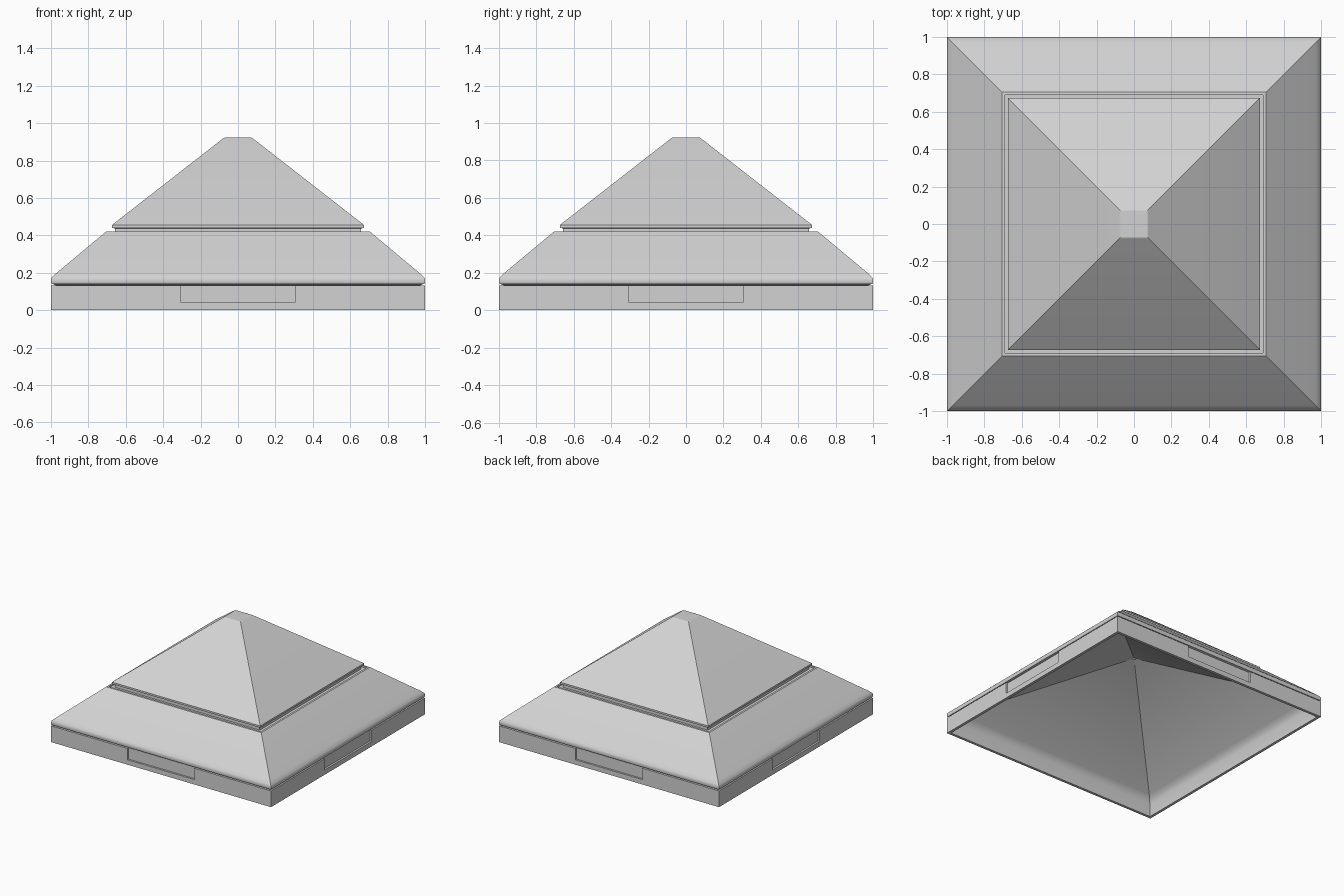
import bpy, bmesh, math

cube = bpy.data.objects.get("Cube")
if cube:
    bpy.data.objects.remove(cube, do_unlink=True)

grey = bpy.data.materials.new("light grey")
grey.use_nodes = True
colour = (0.65, 0.65, 0.65, 1)
grey.diffuse_color = colour
grey.node_tree.nodes["Principled BSDF"].inputs["Base Color"].default_value = colour


def square_loft(name, profile, angle, cap=False):
    """Stack square rings given as (half width, height) and skin them."""
    bm = bmesh.new()
    corners = [(-1, -1), (1, -1), (1, 1), (-1, 1)]
    rings = [[bm.verts.new((cx * r, cy * r, z)) for cx, cy in corners]
             for r, z in profile]
    for a, b in zip(rings, rings[1:]):
        for i in range(4):
            j = (i + 1) % 4
            bm.faces.new((a[i], a[j], b[j], b[i]))
    if cap:
        bm.faces.new(rings[-1])
    return finish(name, bm, angle)


def extruded(bm, outline, front, back):
    """Extrude an upright (x, z) outline from y = front to y = back."""
    face = bm.faces.new([bm.verts.new((x, front, z)) for x, z in outline])
    result = bmesh.ops.extrude_face_region(bm, geom=[face], use_keep_orig=True)
    moved = [v for v in result["geom"] if isinstance(v, bmesh.types.BMVert)]
    bmesh.ops.translate(bm, vec=(0, back - front, 0), verts=moved)


def finish(name, bm, angle):
    mesh = bpy.data.meshes.new(name)
    bm.to_mesh(mesh)
    bm.free()
    mesh.materials.append(grey)
    obj = bpy.data.objects.new(name, mesh)
    bpy.context.collection.objects.link(obj)
    bpy.ops.object.select_all(action='DESELECT')
    obj.select_set(True)
    bpy.context.view_layer.objects.active = obj
    bpy.ops.object.shade_smooth_by_angle(angle=math.radians(angle))
    return obj


# Valance: four boards, each with a shallow notch at the middle of its top
TOP, NOTCH, SILL = 0.133, 0.305, 0.04
board = [(-1, 0), (1, 0), (1, TOP), (NOTCH, TOP), (NOTCH, SILL),
         (-NOTCH, SILL), (-NOTCH, TOP), (-1, TOP)]
backing = [(-0.98, 0), (0.98, 0), (0.98, TOP), (-0.98, TOP)]
for k, side in enumerate(("front", "left", "back", "right")):
    bm = bmesh.new()
    extruded(bm, board, -1, -0.985)
    extruded(bm, backing, -0.985, -0.978)
    bmesh.ops.recalc_face_normals(bm, faces=bm.faces)
    valance = finish(side + "_valance", bm, 20)
    valance.rotation_euler.z = k * math.pi / 2

# Lower roof: rounded eave, flat slope, shelf with a small step
square_loft("lower_roof", [(0.975, TOP), (0.985, 0.138), (0.997, 0.141), (1.0, 0.148),
                           (1.0, 0.165), (0.994, 0.177), (0.97, 0.199), (0.705, 0.42),
                           (0.69, 0.421), (0.69, 0.41), (0.655, 0.41)], 32)

# Upper roof: recessed neck, square lip, slope to a small flat peak
square_loft("upper_roof", [(0.658, 0.41), (0.658, 0.437), (0.674, 0.44), (0.674, 0.455),
                           (0.081, 0.917), (0.072, 0.922)], 20, cap=True)

# Ceiling: shallow hollow underside, listed from peak to rim so it faces down
square_loft("ceiling", [(0.01, 0.575), (0.93, 0.155), (0.955, 0.13),
                        (0.97, 0.10), (0.977, 0.0)], 30)
